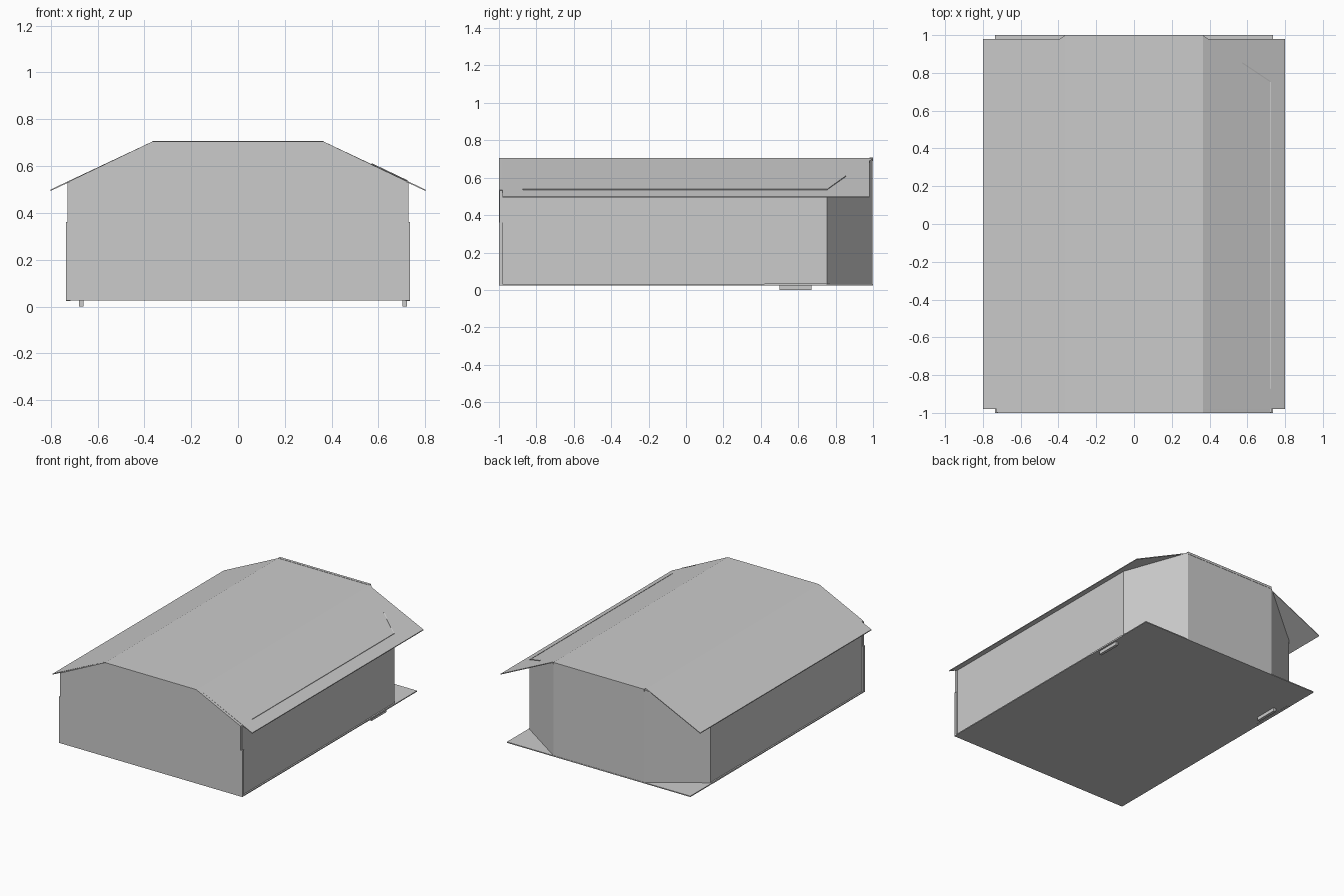
import bpy, bmesh
from mathutils import Vector

cube = bpy.data.objects.get("Cube")
if cube:
    bpy.data.objects.remove(cube)

grey = bpy.data.materials.new("plain_grey")
grey.use_nodes = True
GREY = (0.6, 0.6, 0.6, 1)
grey.diffuse_color = GREY
grey.node_tree.nodes["Principled BSDF"].inputs["Base Color"].default_value = GREY

RIDGE_X, RIDGE_Z, EAVE_X, EAVE_Z = 0.365, 0.705, 0.8, 0.497
SLOPE = (RIDGE_Z - EAVE_Z) / (EAVE_X - RIDGE_X)


def roof_z(x):
    return RIDGE_Z - SLOPE * max(0, abs(x) - RIDGE_X)


def finish(name, bm):
    bmesh.ops.recalc_face_normals(bm, faces=bm.faces)
    mesh = bpy.data.meshes.new(name)
    bm.to_mesh(mesh)
    bm.free()
    mesh.materials.append(grey)
    obj = bpy.data.objects.new(name, mesh)
    bpy.context.collection.objects.link(obj)
    return obj


def extrude(points, offset):
    """Solid made by sweeping a flat outline along an offset."""
    bm = bmesh.new()
    face = bm.faces.new([bm.verts.new(p) for p in points])
    swept = bmesh.ops.extrude_face_region(bm, geom=[face], use_keep_orig=True)
    moved = [v for v in swept["geom"] if isinstance(v, bmesh.types.BMVert)]
    bmesh.ops.translate(bm, verts=moved, vec=Vector(offset))
    return bm


def box(name, low, high):
    (x0, y0, z0), (x1, y1, z1) = low, high
    outline = [(x0, y0, z0), (x1, y0, z0), (x1, y1, z0), (x0, y1, z0)]
    return finish(name, extrude(outline, (0, 0, z1 - z0)))


# Walls with angled rear corners, trimmed just under the roof slopes
half = [(0.725, -0.995), (0.725, 0.755), (RIDGE_X, 0.998)]
plan = half + [(-x, y) for x, y in reversed(half)]
walls = extrude([(x, y, 0.027) for x, y in plan], (0, 0, 0.675))
for side in (1, -1):
    cut = bmesh.ops.bisect_plane(
        walls, geom=walls.verts[:] + walls.edges[:] + walls.faces[:],
        plane_co=(side * RIDGE_X, 0, 0.702), plane_no=(side * SLOPE, 0, 1),
        clear_outer=True)
    edges = [e for e in cut["geom_cut"] if isinstance(e, bmesh.types.BMEdge)]
    bmesh.ops.holes_fill(walls, edges=edges)
finish("walls", walls)

# Front gable with its slightly wider lower panel
gable = [(0.72, 0.03), (0.72, roof_z(0.72)), (RIDGE_X, RIDGE_Z)]
gable += [(-x, z) for x, z in reversed(gable)]
finish("front_gable", extrude([(x, -1, z) for x, z in gable], (0, 0.02, 0)))
box("front_lower_panel", (-0.735, -1, 0.03), (0.735, -0.98, 0.36))

# Floor slab reaches past the angled rear corners
box("floor", (-0.735, -1, 0.025), (0.735, 1, 0.032))

# Flat roof centre, two sloping sheets and the raised rear wall edge
box("roof_centre", (-RIDGE_X, -0.98, 0.699), (RIDGE_X, 0.98, RIDGE_Z))
box("rear_wall_edge", (-RIDGE_X, 0.98, 0.69), (RIDGE_X, 1, RIDGE_Z + 0.002))
for side, label in ((1, "left"), (-1, "right")):
    sheet = [(RIDGE_X, RIDGE_Z), (EAVE_X, EAVE_Z + 0.003),
             (EAVE_X, EAVE_Z - 0.003), (RIDGE_X, RIDGE_Z - 0.006)]
    finish(label + "_roof_slope",
           extrude([(side * x, -0.98, z) for x, z in sheet], (0, 1.96, 0)))
    # Corner strip, foot and mounting plate on each side
    x = 0.712 if side > 0 else -0.67
    box(label + "_foot", (x - 0.01, 0.5, 0), (x + 0.01, 0.67, 0.03))
    x = side * 0.725
    box(label + "_foot_plate", (x - 0.01, 0.42, 0.024), (x + 0.01, 0.75, 0.035))
    box(label + "_corner_strip", (x - 0.004, -0.998, 0.36),
        (x + 0.004, -0.98, roof_z(x)))

# Thin wall top showing through the left roof slope
path = [(0.725, -0.87), (0.725, 0.755), (0.575, 0.855)]
for i, (a, b) in enumerate(zip(path, path[1:])):
    ribbon = [(x, y, roof_z(x) + lift)
              for (x, y), lift in ((a, -0.01), (b, -0.01), (b, 0.006), (a, 0.006))]
    finish(("left_wall_top", "rear_corner_wall_top")[i],
           extrude(ribbon, (-0.004, -0.003, 0)))
